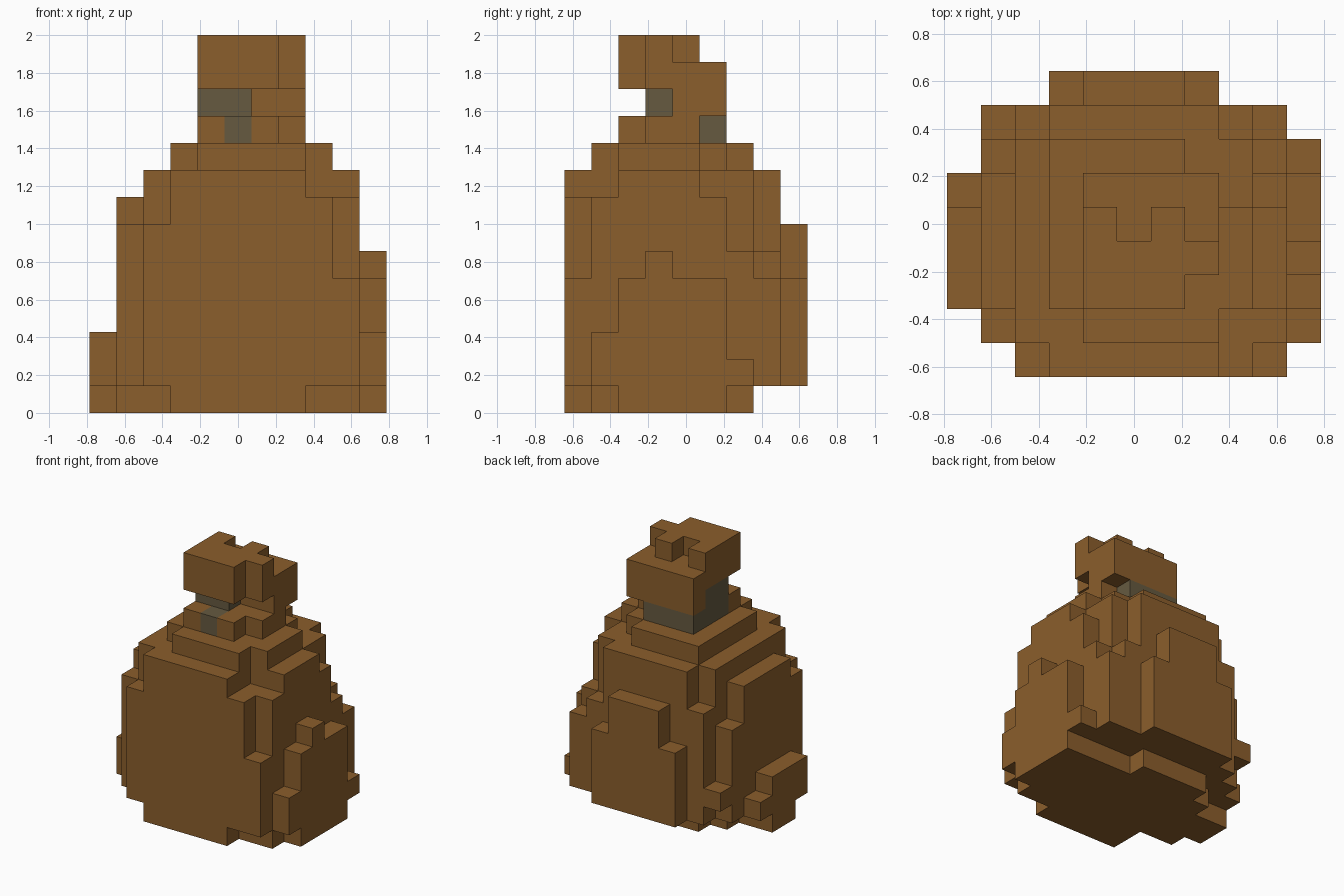
import bpy
import bmesh
from mathutils import Vector

UNIT = 1 / 7                      # edge length of one block
CENTRE = Vector((5.5, 4.5, 0))    # grid point placed over the origin

cube = bpy.data.objects.get("Cube")
if cube:
    bpy.data.objects.remove(cube, do_unlink=True)


def make_material(name, rgb):
    colour = (*rgb, 1)
    mat = bpy.data.materials.new(name)
    mat.diffuse_color = colour
    mat.use_nodes = True
    mat.node_tree.nodes["Principled BSDF"].inputs["Base Color"].default_value = colour
    return mat


brown = make_material("warm brown", (0.258, 0.112, 0.025))
grey = make_material("dull grey brown", (0.133, 0.102, 0.051))

# Each part is a group of block ranges: x from, to, y from, to, z from, to
parts = {}

# Foot of the sack, narrower than the belly above it
parts["base"] = (brown, [
    (3, 8, 0, 2, 0, 1), (8, 10, 1, 2, 0, 1), (1, 11, 2, 3, 0, 1),
    (0, 11, 3, 5, 0, 1), (2, 11, 5, 6, 0, 1), (3, 7, 6, 7, 0, 1)])

# Main volume of the belly
parts["belly"] = (brown, [
    (2, 8, 1, 7, 1, 9), (8, 9, 2, 7, 1, 9), (8, 9, 1, 2, 1, 8)])

# Bulge on the front
parts["front_bulge"] = (brown, [
    (2, 10, 0, 1, 1, 5), (2, 9, 0, 1, 5, 7),
    (3, 9, 0, 1, 7, 8), (3, 8, 0, 1, 8, 9)])

# Stepped bulges on the two sides
parts["left_bulge"] = (brown, [
    (9, 10, 1, 6, 1, 8), (9, 10, 2, 5, 8, 9), (9, 10, 6, 7, 1, 6),
    (10, 11, 1, 2, 1, 3), (10, 11, 2, 6, 1, 5),
    (10, 11, 3, 4, 5, 6), (10, 11, 6, 7, 1, 2)])
parts["right_bulge"] = (brown, [
    (1, 2, 1, 2, 1, 7), (1, 2, 2, 6, 1, 8), (1, 2, 6, 7, 1, 6),
    (1, 2, 7, 8, 2, 3), (0, 1, 2, 5, 1, 3), (0, 1, 5, 6, 1, 2)])

# Bulge on the back
parts["back_bulge"] = (brown, [
    (3, 8, 7, 8, 1, 9), (2, 3, 7, 8, 1, 7), (8, 9, 7, 8, 1, 6),
    (9, 10, 7, 8, 1, 5), (3, 8, 8, 9, 1, 5), (4, 7, 8, 9, 5, 7)])

# Shoulder step below the neck
parts["shoulder"] = (brown, [
    (3, 8, 2, 6, 9, 10), (4, 8, 1, 2, 9, 10),
    (8, 9, 2, 5, 9, 10), (3, 7, 6, 7, 9, 10)])

# Neck with knot ends
parts["neck"] = (brown, [
    (4, 5, 2, 3, 10, 11), (6, 7, 2, 3, 10, 11), (5, 8, 3, 5, 10, 11),
    (6, 8, 4, 5, 11, 12), (4, 8, 5, 6, 11, 12)])

# Cord tied around the neck
parts["cord"] = (grey, [
    (5, 6, 2, 3, 10, 11), (4, 5, 3, 5, 10, 11),
    (4, 7, 5, 6, 10, 11), (4, 6, 3, 5, 11, 12)])

# Gathered mouth with its notched rim
parts["mouth"] = (brown, [
    (4, 7, 2, 6, 12, 13), (7, 8, 3, 6, 12, 13),
    (4, 5, 2, 5, 13, 14), (5, 6, 2, 4, 13, 14),
    (6, 7, 2, 5, 13, 14), (7, 8, 3, 4, 13, 14)])


def blocks(boxes):
    return {(x, y, z) for a, b, c, d, e, f in boxes
            for x in range(a, b) for y in range(c, d) for z in range(e, f)}


cells = {name: blocks(boxes) for name, (_, boxes) in parts.items()}
solid = set().union(*cells.values())


def build(name, own, mat):
    """Skin the exposed sides of the blocks, then merge flat areas."""
    bm = bmesh.new()
    corners = {}

    def corner(point):
        key = tuple(round(2 * c) for c in point)
        if key not in corners:
            corners[key] = bm.verts.new((point - CENTRE) * UNIT)
        return corners[key]

    for cell in sorted(own):
        middle = Vector(cell) + Vector((0.5, 0.5, 0.5))
        for axis in range(3):
            for sign in (-1, 1):
                n, u = Vector(), Vector()
                n[axis] = sign
                u[(axis + 1) % 3] = 1
                v = n.cross(u)
                side = tuple(c + round(d) for c, d in zip(cell, n))
                if side in solid:
                    continue
                bm.faces.new([corner(middle + (n + s * u + t * v) / 2)
                              for s, t in ((-1, -1), (1, -1), (1, 1), (-1, 1))])
    bmesh.ops.dissolve_limit(bm, angle_limit=0.01, verts=bm.verts, edges=bm.edges)
    mesh = bpy.data.meshes.new(name)
    bm.to_mesh(mesh)
    bm.free()
    mesh.materials.append(mat)
    bpy.context.collection.objects.link(bpy.data.objects.new(name, mesh))


for name, (mat, _) in parts.items():
    build(name, cells[name], mat)
